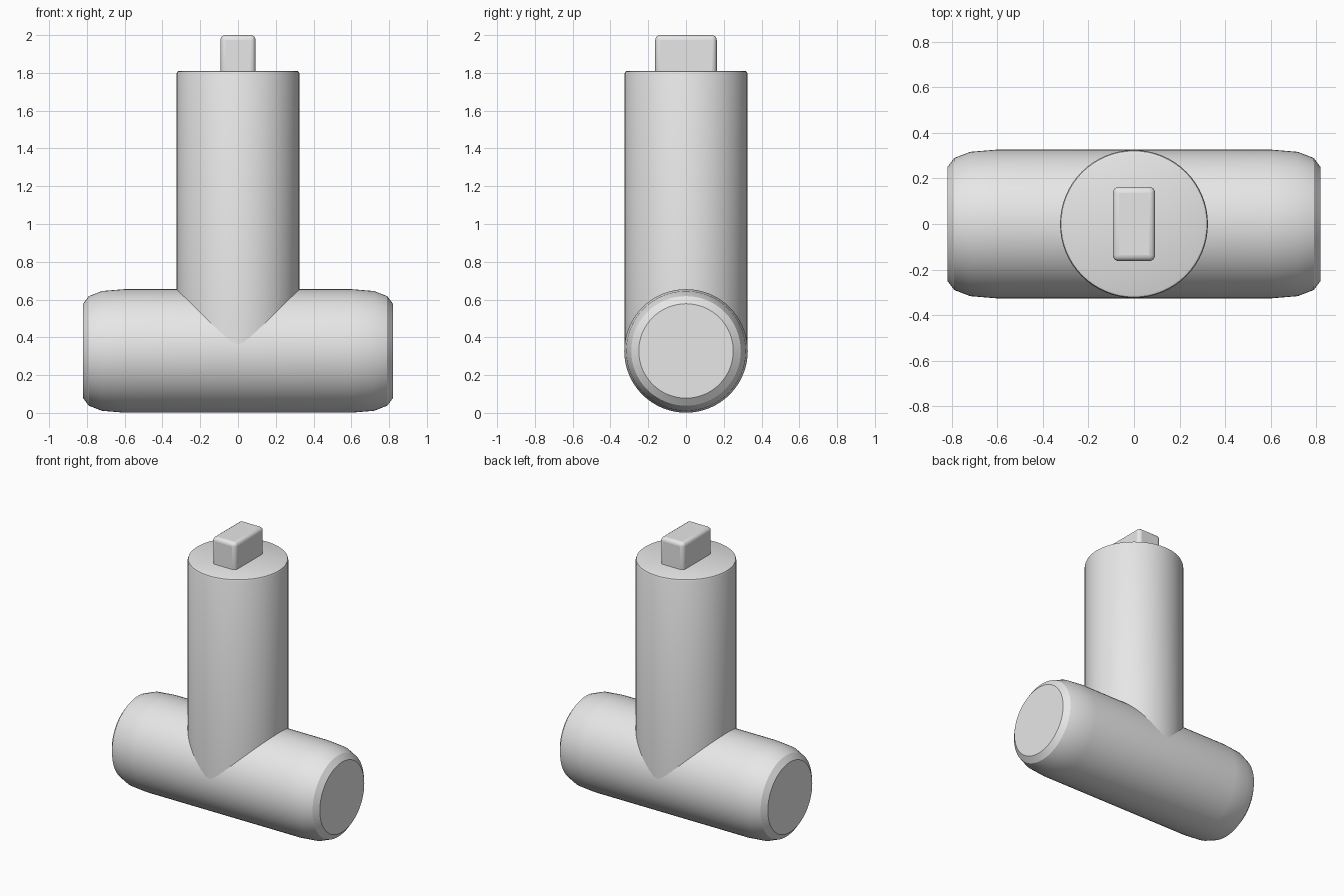
import bpy
import bmesh
from math import radians
from mathutils import Matrix, Vector

cube = bpy.data.objects.get("Cube")
if cube:
    bpy.data.objects.remove(cube, do_unlink=True)

grey = bpy.data.materials.new("plain grey")
grey.use_nodes = True
COLOR = (0.8, 0.8, 0.8, 1)
grey.diffuse_color = COLOR
grey.node_tree.nodes["Principled BSDF"].inputs["Base Color"].default_value = COLOR

RADIUS = 0.327
AXIS_Z = 0.328


def add_object(name, bm):
    bmesh.ops.recalc_face_normals(bm, faces=bm.faces)
    mesh = bpy.data.meshes.new(name)
    bm.to_mesh(mesh)
    bm.free()
    mesh.materials.append(grey)
    obj = bpy.data.objects.new(name, mesh)
    bpy.context.collection.objects.link(obj)
    return obj


def lathe(name, profile, matrix, sides=64):
    """Revolve (radius, height) points around z, with flat end caps."""
    bm = bmesh.new()
    rings = []
    for radius, height in profile:
        ring = bmesh.ops.create_circle(bm, segments=sides, radius=radius,
                                       matrix=Matrix.Translation((0, 0, height)))
        rings.append(ring["verts"])
    for low, high in zip(rings, rings[1:]):
        for i in range(sides):
            j = (i + 1) % sides
            bm.faces.new((low[i], low[j], high[j], high[i]))
    bm.faces.new(rings[0])
    bm.faces.new(rings[-1])
    bm.transform(matrix)
    return add_object(name, bm)


def smooth(obj, angle):
    bpy.ops.object.select_all(action="DESELECT")
    obj.select_set(True)
    bpy.context.view_layer.objects.active = obj
    bpy.ops.object.shade_smooth_by_angle(angle=radians(angle))


# Horizontal barrel with rounded, chamfered ends
half = [(RADIUS, 0.6), (0.317, 0.72), (0.29, 0.79), (0.25, 0.82)]
profile = [(r, -x) for r, x in reversed(half)] + half
lay_down = Matrix.Translation((0, 0, AXIS_Z)) @ Matrix.Rotation(radians(90), 4, "Y")
barrel = lathe("barrel", profile, lay_down)
smooth(barrel, 30)

# Upright column with a small rounded rim
column = lathe("column", [(RADIUS - 0.002, AXIS_Z), (RADIUS - 0.002, 1.797),
                          (RADIUS - 0.006, 1.807), (RADIUS - 0.015, 1.811)],
               Matrix.Identity(4))
smooth(column, 40)

# Rounded rectangular tab on top
bm = bmesh.new()
bmesh.ops.create_cube(bm, size=1)
bm.transform(Matrix.Translation((0, 0, 1.88)) @ Matrix.Diagonal(Vector((0.186, 0.326, 0.24, 1))))
tab = add_object("top_tab", bm)
bevel = tab.modifiers.new("rounded edges", "BEVEL")
bevel.width = 0.026
bevel.segments = 4
smooth(tab, 35)
